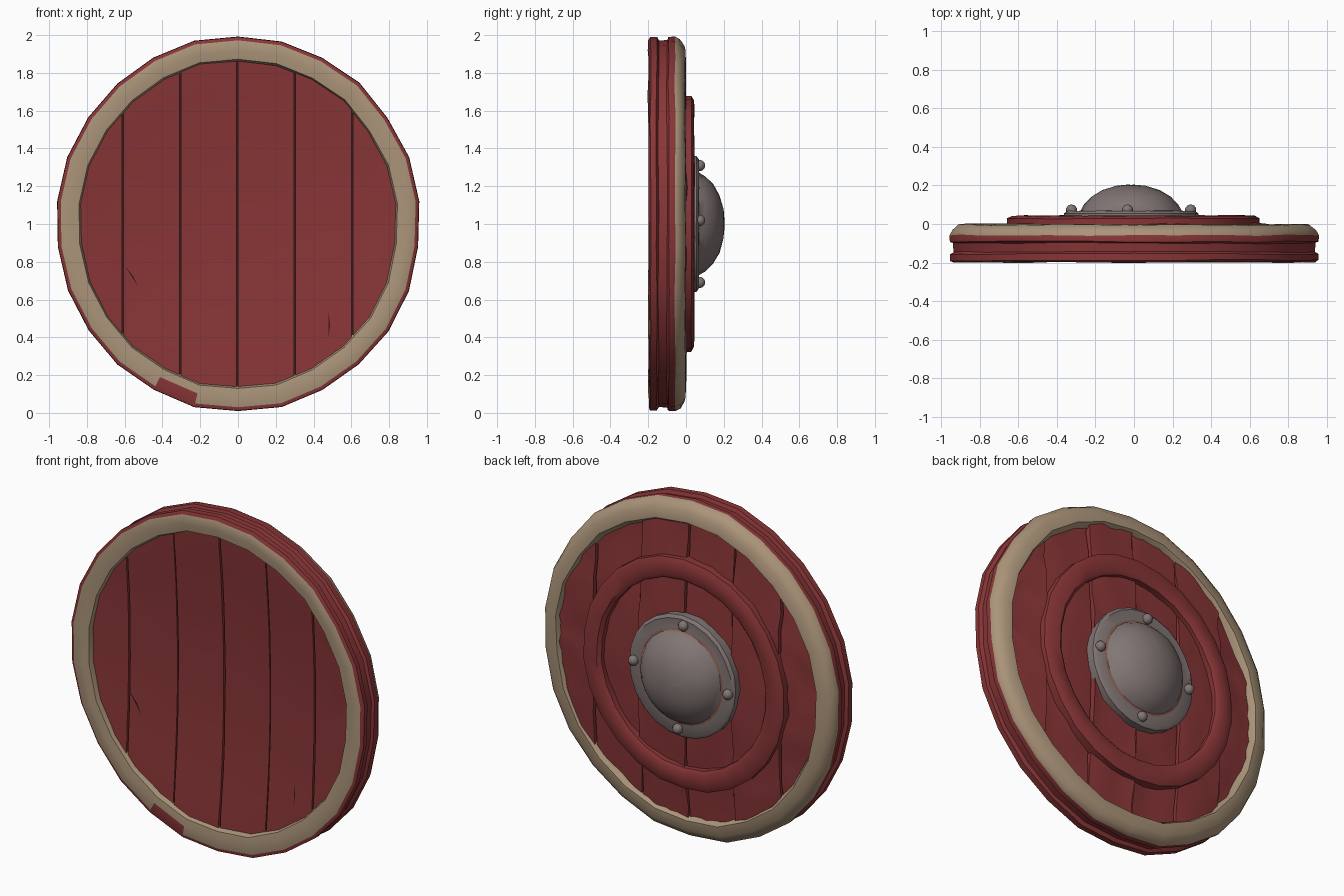
import bpy, bmesh, math, random
from mathutils import Vector

random.seed(4)
if "Cube" in bpy.data.objects:
    bpy.data.objects.remove(bpy.data.objects["Cube"])


def material(name, rgb):
    m = bpy.data.materials.new(name)
    m.use_nodes = True
    m.diffuse_color = (*rgb, 1)
    m.node_tree.nodes["Principled BSDF"].inputs["Base Color"].default_value = (*rgb, 1)
    return m


RED = material("red wood", (0.25, 0.036, 0.038))
TAN = material("tan leather", (0.41, 0.3, 0.195))
GREY = material("grey iron", (0.22, 0.18, 0.175))
DARK = material("dark seam", (0.04, 0.01, 0.011))
RUST = material("rust", (0.24, 0.11, 0.08))
SQUASH = 0.97


def finish(name, bm, mats, angle=40):
    bmesh.ops.recalc_face_normals(bm, faces=bm.faces)
    me = bpy.data.meshes.new(name)
    bm.to_mesh(me)
    bm.free()
    for m in mats:
        me.materials.append(m)
    ob = bpy.data.objects.new(name, me)
    bpy.context.collection.objects.link(ob)
    bpy.ops.object.select_all(action='DESELECT')
    ob.select_set(True)
    bpy.context.view_layer.objects.active = ob
    bpy.ops.object.shade_smooth_by_angle(angle=math.radians(angle))
    return ob


def lathe(name, profile, segs, mats, rule=None, closed=True, jitter=0.0, x=0.0):
    """Turn (radius, y) points round the y axis through the shield centre."""
    bm = bmesh.new()
    rings = []
    for i in range(segs):
        a = 2 * math.pi * i / segs + math.pi / 2
        wob = random.uniform(-jitter, 0)
        ring = []
        for r, y in profile:
            q = r + wob
            ring.append(bm.verts.new((x + q * math.cos(a) * SQUASH,
                                      y + random.uniform(-jitter, jitter) * 0.4,
                                      1 + q * math.sin(a))))
        rings.append(ring)
    n = len(profile)
    for i in range(segs):
        a, b = rings[i], rings[(i + 1) % segs]
        for j in range(n if closed else n - 1):
            k = (j + 1) % n
            f = bm.faces.new((a[j], b[j], b[k], a[k]))
            if rule:
                f.material_index = rule(j, f.calc_center_median())
    if not closed:
        bm.faces.new([r[0] for r in rings])
        bm.faces.new([r[-1] for r in rings])
    return finish(name, bm, mats)


# Rim: leather faces front and back, grooved red wood round the edge
rim_profile = [(0.865, -0.15), (0.88, -0.193), (0.925, -0.2), (0.98, -0.197),
               (0.998, -0.188), (0.998, -0.155), (0.978, -0.145), (0.982, -0.1),
               (0.998, -0.092), (1.0, -0.058), (0.985, -0.03), (0.95, -0.005),
               (0.89, 0.0), (0.865, -0.04)]


def rim_rule(j, c):
    if j == 2 and -0.38 < c.x < -0.12 and c.z < 0.3:
        return 0                                  # worn patch
    return 1 if j <= 2 or 9 <= j <= 12 else 0


lathe("rim", rim_profile, 26, [RED, TAN], rim_rule, jitter=0.01)


# Dished planks with narrow gaps
def dish(x, z):
    return 0.05 * max(0, 1 - (x * x + (z - 1) ** 2) / 0.75)


def plank(name, x0, x1, lift):
    bm = bmesh.new()
    cols, rows = 4, 14
    grids = []
    for base, jit in ((-0.172 + lift * 0.3, 0.002), (-0.035 + lift, 0.011)):
        g = []
        for i in range(cols + 1):
            x = x0 + (x1 - x0) * i / cols
            h = 0.94 * math.sqrt(max(0.01, 1 - (x / 0.91) ** 2))
            g.append([])
            for k in range(rows + 1):
                z = 1 + h * (2 * k / rows - 1)
                y = base + dish(x, z) + random.uniform(-jit, jit)
                g[i].append(bm.verts.new((x, y, z)))
        grids.append(g)
    front, back = grids
    for g in grids:
        for i in range(cols):
            for k in range(rows):
                bm.faces.new((g[i][k], g[i + 1][k], g[i + 1][k + 1], g[i][k + 1]))
    for i in (0, cols):
        for k in range(rows):
            bm.faces.new((front[i][k], front[i][k + 1], back[i][k + 1], back[i][k]))
    for k in (0, rows):
        for i in range(cols):
            bm.faces.new((front[i][k], front[i + 1][k], back[i + 1][k], back[i][k]))
    finish(name, bm, [RED], 50)


seams = [-0.9, -0.61, -0.305, -0.005, 0.3, 0.605, 0.9]
for n in range(6):
    plank("plank_%d" % (n + 1), seams[n] + 0.004, seams[n + 1] - 0.004, (n % 2) * 0.012)

# Dark core seen through the gaps
lathe("seam_core", [(0.9, -0.09), (0.9, -0.08)], 26, [DARK], closed=False)


# Splits in the front planks
def split(name, top, bottom, width):
    bm = bmesh.new()
    mid = ((top[0] + bottom[0]) / 2 + width, (top[1] + bottom[1]) / 2)
    bm.faces.new([bm.verts.new((x, -0.176 + dish(x, z), z)) for x, z in (top, bottom, mid)])
    bmesh.ops.solidify(bm, geom=bm.faces[:], thickness=0.004)
    finish(name, bm, [DARK])


split("split_left", (-0.6, 0.78), (-0.53, 0.67), 0.01)
split("split_right", (0.48, 0.53), (0.48, 0.4), 0.008)

# Raised wooden hoop on the back
lathe("back_hoop", [(0.56, -0.03), (0.56, 0.03), (0.58, 0.044), (0.655, 0.042),
                    (0.682, 0.028), (0.682, -0.03)], 26, [RED], jitter=0.006, x=-0.005)

# Iron boss: flange, rust line and dome
BOSS_X = -0.015
lathe("boss", [(0.36, 0.0), (0.362, 0.055), (0.345, 0.068), (0.285, 0.066),
               (0.272, 0.07), (0.255, 0.1), (0.215, 0.142), (0.155, 0.177),
               (0.08, 0.198), (0.025, 0.203)], 24, [GREY, RUST],
      lambda j, c: 1 if j == 3 else 0, closed=False, jitter=0.003, x=BOSS_X)

# Four rivets on the flange
for n in range(4):
    a = n * math.pi / 2 + 0.06
    bm = bmesh.new()
    bmesh.ops.create_uvsphere(bm, u_segments=10, v_segments=6, radius=0.03)
    bmesh.ops.translate(bm, verts=bm.verts, vec=Vector(
        (BOSS_X + 0.31 * math.cos(a), 0.072, 1 + 0.31 * math.sin(a))))
    finish("rivet_%d" % (n + 1), bm, [GREY], 60)
